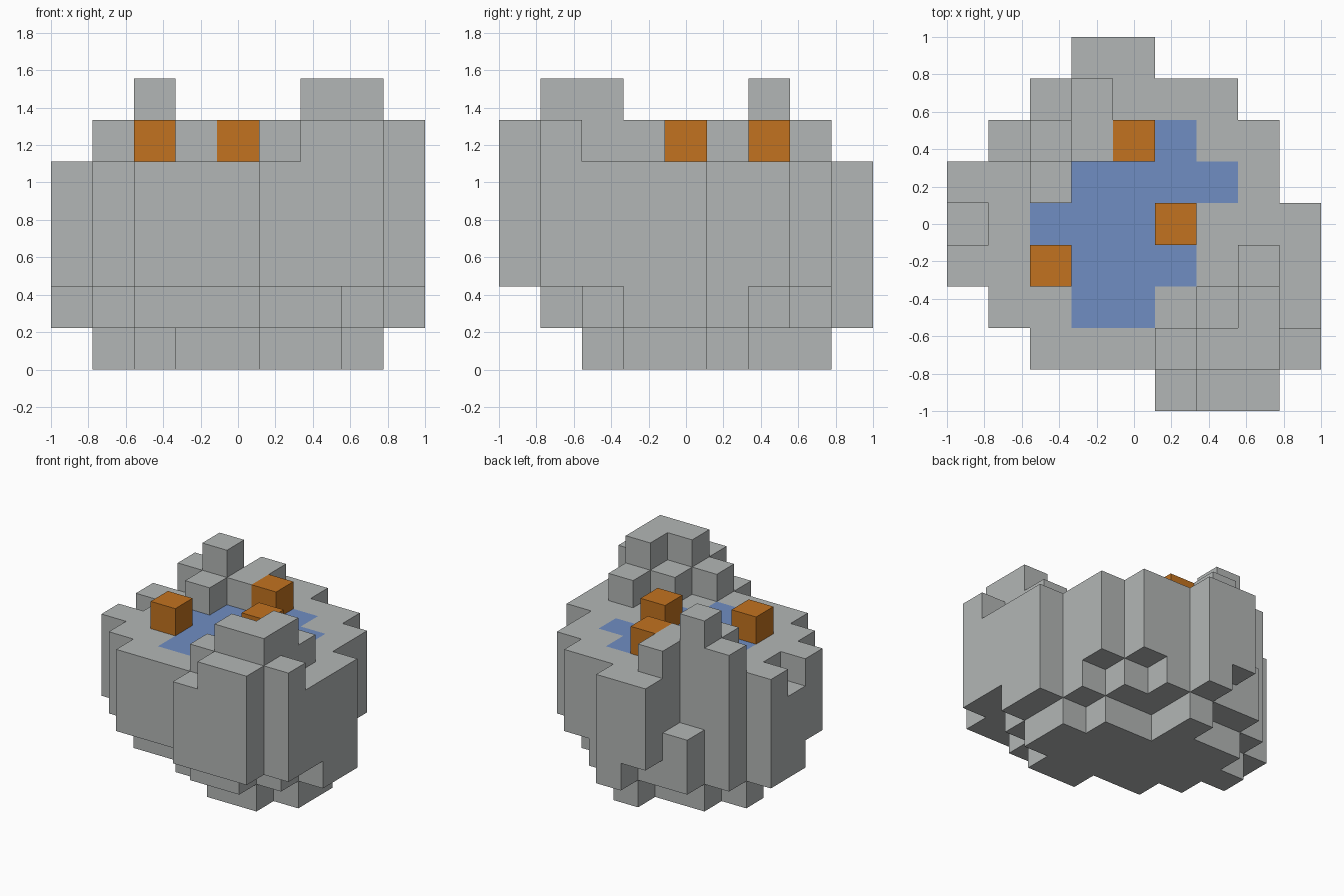
import bpy
import bmesh
from mathutils import Vector

if "Cube" in bpy.data.objects:
    bpy.data.objects.remove(bpy.data.objects["Cube"], do_unlink=True)

N = 9            # blocks along the longest side
S = 2 / N        # block size


def make_material(name, rgb):
    mat = bpy.data.materials.new(name)
    mat.use_nodes = True
    colour = (*rgb, 1)
    mat.diffuse_color = colour
    mat.node_tree.nodes["Principled BSDF"].inputs["Base Color"].default_value = colour
    return mat


stone = make_material("stone grey", (0.45, 0.47, 0.465))
water = make_material("water blue", (0.16, 0.27, 0.54))
orange = make_material("burnt orange", (0.54, 0.17, 0.014))


def rows(level, first, spans):
    """Blocks of one level: one span of columns per row, from the front row back."""
    return {(i, first + n, level)
            for n, (a, b) in enumerate(spans) for i in range(a, b + 1)}


def columns(level, cells):
    return {(i, j, level) for i, j in cells}


# Stepped underside
foot = rows(0, 2, [(5, 6), (3, 7), (2, 7), (1, 6), (2, 4), (4, 4)])
lower_step = rows(1, 1, [(5, 6), (2, 7), (1, 8), (0, 8), (0, 7), (1, 6), (2, 5), (4, 4)])

# Main bowl walls, with a notch in the rim and a low ledge at the back
outline = [(5, 7), (2, 8), (1, 8), (0, 8), (0, 8), (0, 7), (1, 7), (2, 6), (3, 4)]
bowl = set()
for level in (2, 3, 4):
    bowl |= rows(level, 0, outline)
bowl -= {(0, 4, 4), (2, 7, 3), (2, 7, 4)}

# Rocks standing on the rim
front_rocks = columns(5, [(6, 0), (7, 0), (5, 1), (6, 1), (7, 1), (8, 1),
                          (6, 2), (7, 2), (7, 3)])
front_rocks |= columns(6, [(6, 1), (7, 1), (7, 2)])
back_rocks = columns(5, [(1, 6), (2, 6), (3, 6), (3, 7), (2, 5)])
back_rocks |= columns(6, [(2, 6)])

# Pool surface, painted on the top of the bowl
pool = rows(4, 2, [(3, 4), (3, 5), (2, 4), (3, 6), (5, 5)])

solid = foot | lower_step | bowl | front_rocks | back_rocks
AXES = [Vector(v) for v in ((1, 0, 0), (0, 1, 0), (0, 0, 1))]


def block_object(name, cells, materials, neighbours, painted=()):
    """Joins blocks into one shell, keeping only the exposed sides."""
    bm = bmesh.new()
    for cell in sorted(cells):
        centre = Vector(cell) + Vector((0.5, 0.5, 0.5))
        for k in range(3):
            for sign in (-1, 1):
                normal = AXES[k] * sign
                beside = tuple(int(c) for c in Vector(cell) + normal)
                if beside in neighbours:
                    continue
                u = AXES[(k + 1) % 3] / 2
                v = AXES[(k + 2) % 3] / 2 * sign
                mid = centre + normal / 2
                corners = [mid - u - v, mid + u - v, mid + u + v, mid - u + v]
                face = bm.faces.new([
                    bm.verts.new((p.x * S - 1, p.y * S - 1, p.z * S)) for p in corners])
                if normal.z > 0 and cell in painted:
                    face.material_index = 1
    bmesh.ops.remove_doubles(bm, verts=bm.verts[:], dist=S / 100)
    mesh = bpy.data.meshes.new(name)
    bm.to_mesh(mesh)
    bm.free()
    for mat in materials:
        mesh.materials.append(mat)
    obj = bpy.data.objects.new(name, mesh)
    bpy.context.collection.objects.link(obj)
    return obj


block_object("foot", foot, [stone], solid)
block_object("lower_step", lower_step, [stone], solid)
block_object("bowl_with_pool", bowl, [stone, water], solid, pool)
block_object("front_rocks", front_rocks, [stone], solid)
block_object("back_rocks", back_rocks, [stone], solid)

# Orange blocks resting on the pool
for name, i, j in (("right", 2, 3), ("left", 5, 4), ("back", 4, 6)):
    block_object(f"{name}_orange_block", {(i, j, 5)}, [orange], solid)
